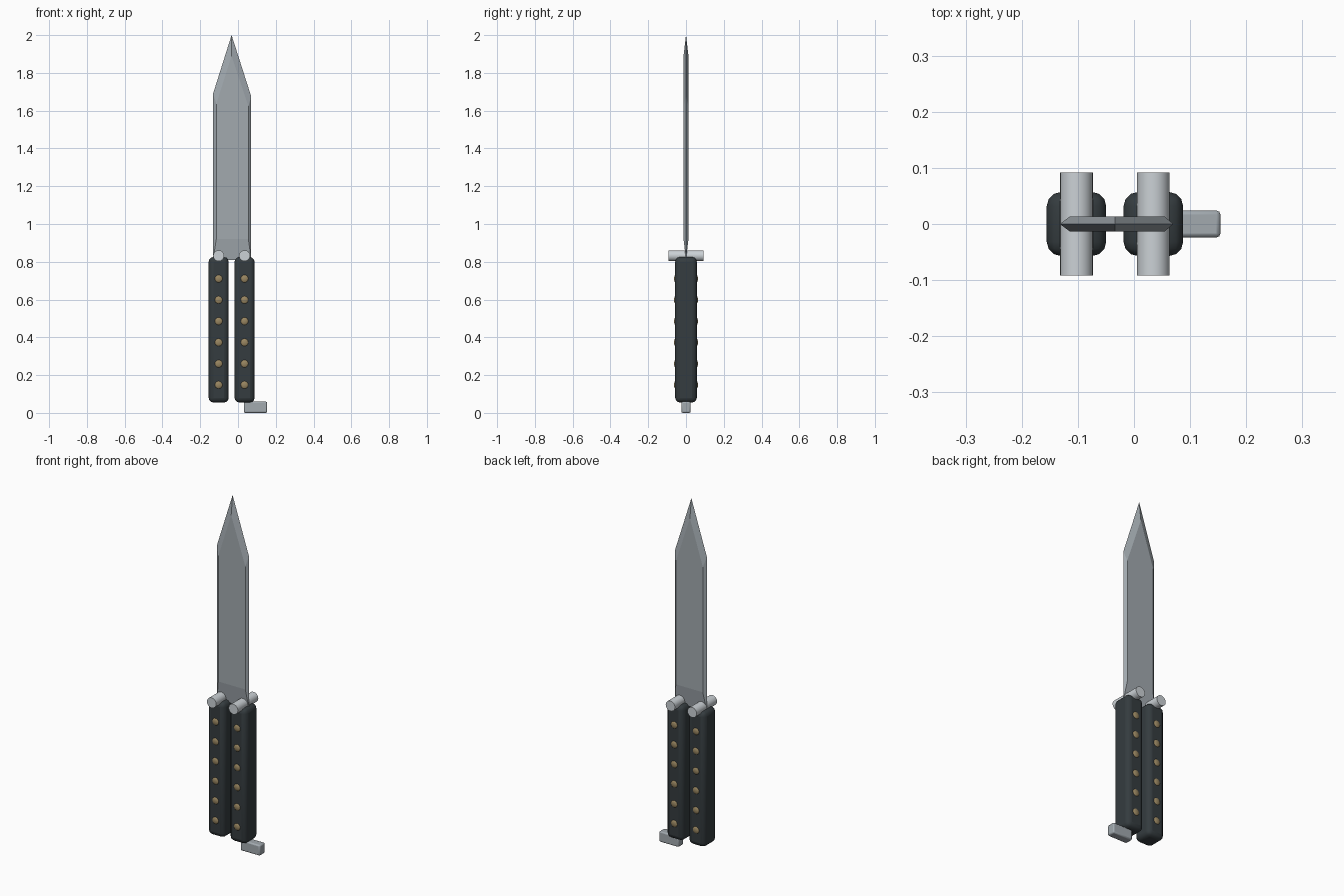
import bpy, bmesh, math

if "Cube" in bpy.data.objects:
    bpy.data.objects.remove(bpy.data.objects["Cube"])


def material(name, color):
    m = bpy.data.materials.new(name)
    m.diffuse_color = (*color, 1)
    m.use_nodes = True
    m.node_tree.nodes["Principled BSDF"].inputs["Base Color"].default_value = m.diffuse_color
    return m


BLACK = material("handle_black", (0.035, 0.045, 0.05))
BRASS = material("stud_brass", (0.32, 0.24, 0.12))
STEEL = material("blade_steel", (0.36, 0.40, 0.43))
BRIGHT = material("pin_steel", (0.60, 0.64, 0.67))


def finish(ob, name, mat, bevel=0, segments=3):
    ob.name = name
    ob.data.materials.append(mat)
    if bevel:
        mod = ob.modifiers.new("Bevel", 'BEVEL')
        mod.width, mod.segments = bevel, segments
    bpy.ops.object.shade_smooth_by_angle(angle=math.radians(35))
    return ob


def box(name, lo, hi, mat, bevel, segments=3):
    bpy.ops.mesh.primitive_cube_add(size=1, location=[(a + b) / 2 for a, b in zip(lo, hi)])
    ob = bpy.context.object
    ob.scale = [b - a for a, b in zip(lo, hi)]
    bpy.ops.object.transform_apply(location=False, rotation=False, scale=True)
    return finish(ob, name, mat, bevel, segments)


# Blade: thin cutting rim with a raised flat on each side
rim = [(-0.132, 0.81), (0.07, 0.81), (0.07, 1.675), (-0.034, 2.0), (-0.132, 1.69)]
flat = [(-0.115, 0.92), (0.055, 0.92), (0.055, 1.622), (-0.034, 1.89), (-0.115, 1.635)]
bm = bmesh.new()
edge = [bm.verts.new((x, 0, z)) for x, z in rim]
for y in (-0.013, 0.013):
    face = [bm.verts.new((x, y, z)) for x, z in flat]
    bm.faces.new(face)
    for i in range(5):
        j = (i + 1) % 5
        bm.faces.new((edge[i], edge[j], face[j], face[i]))
bmesh.ops.recalc_face_normals(bm, faces=bm.faces)
mesh = bpy.data.meshes.new("blade")
bm.to_mesh(mesh)
bm.free()
blade = bpy.data.objects.new("blade", mesh)
blade.data.materials.append(STEEL)
bpy.context.collection.objects.link(blade)

# Two handles, each with a pivot pin and studs front and back
for side, cx in (("left", -0.1025), ("right", 0.0345)):
    box(side + "_handle", (cx - 0.053, -0.057, 0.055), (cx + 0.053, 0.057, 0.825), BLACK, 0.025)
    bpy.ops.mesh.primitive_cylinder_add(vertices=32, radius=0.029, depth=0.184,
                                        location=(cx, 0, 0.832), rotation=(math.pi / 2, 0, 0))
    finish(bpy.context.object, side + "_pivot_pin", BRIGHT)
    for i in range(6):
        for face_name, sy in (("front", -1), ("back", 1)):
            bpy.ops.mesh.primitive_uv_sphere_add(segments=20, ring_count=10, radius=0.021,
                                                 location=(cx, sy * 0.054, 0.148 + i * 0.1125))
            stud = bpy.context.object
            stud.scale.y = 0.45
            finish(stud, f"{side}_{face_name}_stud_{i + 1}", BRASS)

# Latch at the foot of the right handle
box("latch", (0.031, -0.024, 0.0), (0.154, 0.024, 0.06), STEEL, 0.007, 2)
